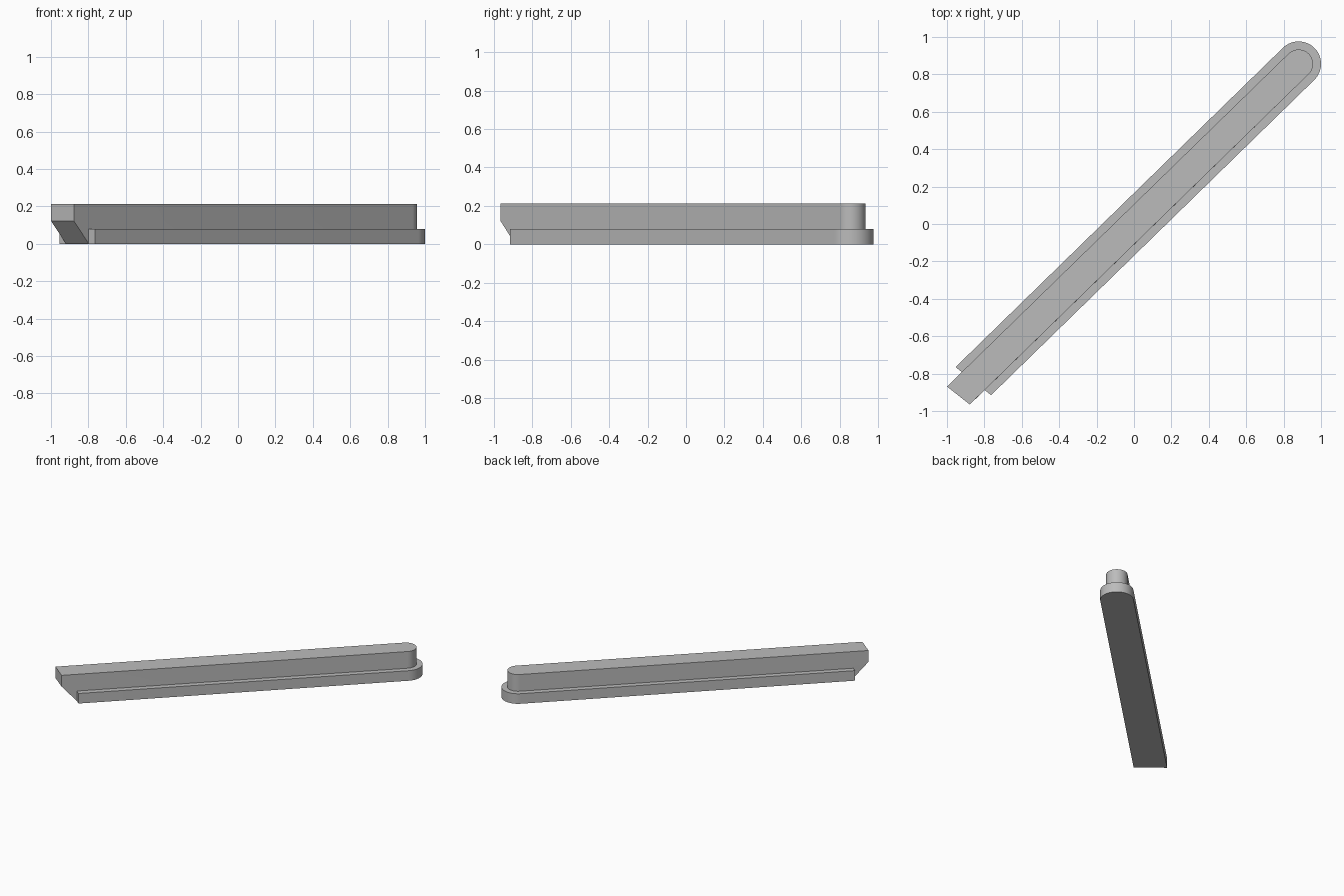
import bpy, bmesh, math
from mathutils import Vector

cube = bpy.data.objects.get("Cube")
if cube:
    bpy.data.objects.remove(cube, do_unlink=True)

# Single grey material
grey = bpy.data.materials.new("plain grey")
grey.use_nodes = True
colour = (0.5, 0.5, 0.5, 1)
grey.diffuse_color = colour
grey.node_tree.nodes["Principled BSDF"].inputs["Base Color"].default_value = colour

# Plan layout: centre of the round end, and the two slightly skewed square ends
ROUND = Vector((0.88, 0.856))
BASE_END = Vector((-0.859, -0.84))
BODY_END = Vector((-0.939, -0.917))
along = (ROUND - BODY_END).normalized()
side = Vector((along.y, -along.x))
skew = Vector((0.19, -0.15)).normalized()
ARC_STEPS = 32


def outline(radius, end):
    """Bar outline: half circle at one end, skewed straight cut at the other."""
    reach = skew * (radius / skew.dot(side))
    points = [end + reach]
    for i in range(ARC_STEPS + 1):
        a = math.pi * i / ARC_STEPS
        points.append(ROUND + radius * (side * math.cos(a) + along * math.sin(a)))
    return points + [end - reach]


def bar(name, radius, levels):
    """Skin a closed solid through outlines given as (height, end point)."""
    bm = bmesh.new()
    rings = [[bm.verts.new((p.x, p.y, z)) for p in outline(radius, end)]
             for z, end in levels]
    bm.faces.new(rings[0][::-1])
    bm.faces.new(rings[-1])
    n = len(rings[0])
    for low, high in zip(rings, rings[1:]):
        for i in range(n):
            j = (i + 1) % n
            bm.faces.new((low[i], low[j], high[j], high[i]))
    bmesh.ops.recalc_face_normals(bm, faces=bm.faces)
    mesh = bpy.data.meshes.new(name)
    bm.to_mesh(mesh)
    bm.free()
    mesh.materials.append(grey)
    obj = bpy.data.objects.new(name, mesh)
    bpy.context.collection.objects.link(obj)
    bpy.ops.object.select_all(action='DESELECT')
    obj.select_set(True)
    bpy.context.view_layer.objects.active = obj
    bpy.ops.object.shade_smooth_by_angle(angle=math.radians(30))
    return obj


# Wide low base
bar("base_strip", 0.12, [(0, BASE_END), (0.08, BASE_END)])

# Narrow tall body whose square end slopes back to meet the base
bar("upper_bar", 0.077, [(0.001, BASE_END), (0.123, BODY_END), (0.213, BODY_END)])
